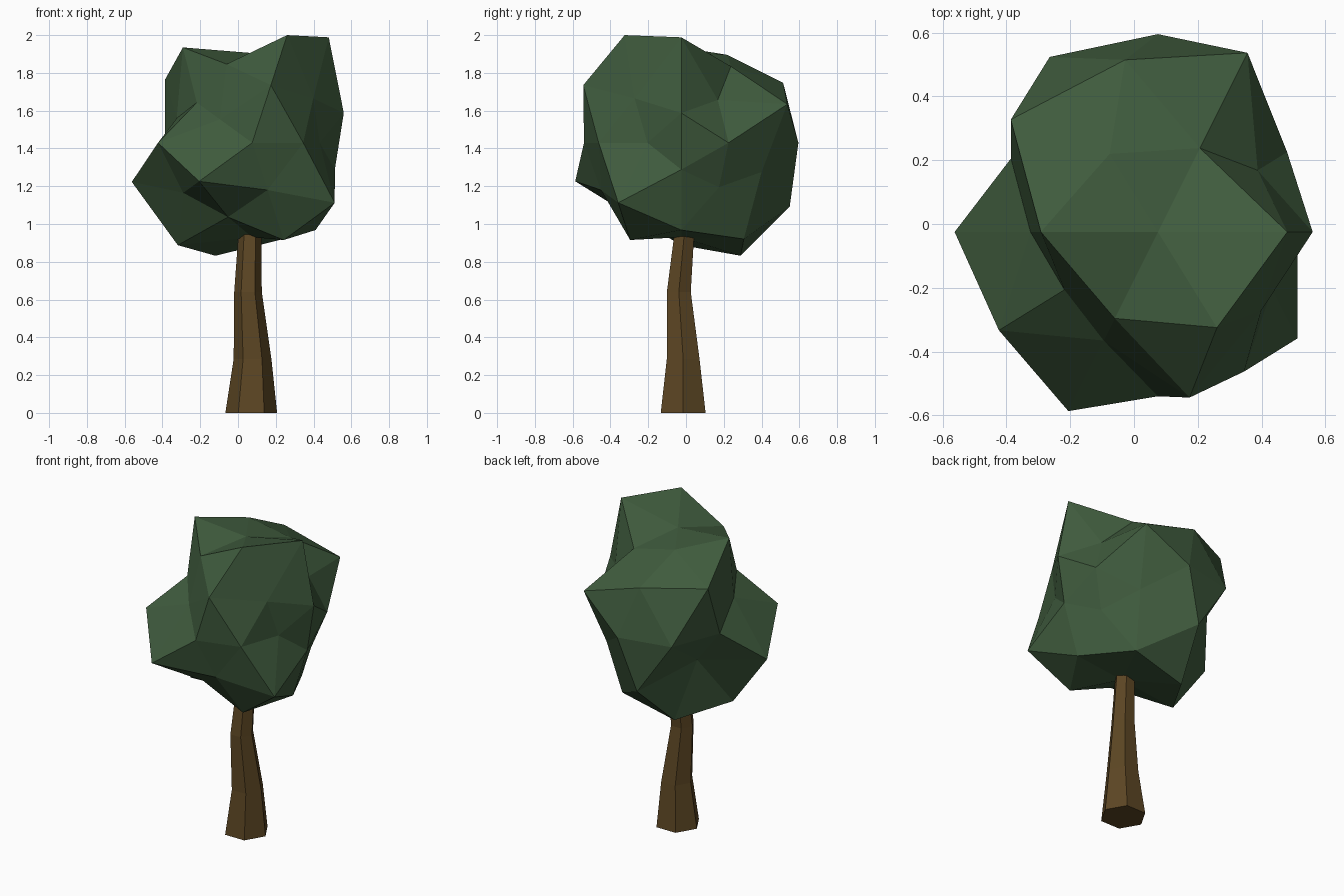
import bpy, bmesh, math
from itertools import product
from mathutils import Vector, Matrix

if "Cube" in bpy.data.objects:
    bpy.data.objects.remove(bpy.data.objects["Cube"])


def finish(bm, name, color):
    bmesh.ops.recalc_face_normals(bm, faces=bm.faces[:])
    me = bpy.data.meshes.new(name)
    bm.to_mesh(me)
    bm.free()
    mat = bpy.data.materials.new(name + "_colour")
    mat.diffuse_color = color
    mat.use_nodes = True
    mat.node_tree.nodes["Principled BSDF"].inputs["Base Color"].default_value = mat.diffuse_color
    me.materials.append(mat)
    ob = bpy.data.objects.new(name, me)
    bpy.context.collection.objects.link(ob)
    return ob


# Foliage: once-subdivided icosahedron with each corner pushed in or out.
# Each group holds mirrored directions; radii follow the sign order + then -.
T = (1 + math.sqrt(5)) / 2
groups = [
    ((0, 1, T), [.547, .703, .67, .605]),
    ((T, 0, 1), [.432, .447, .405, .504]),
    ((1, T, 0), [.62, .40, .515, .515]),
    ((0, 0, 1), [.475, .50]),
    ((0, 1, 0), [.645, .514]),
    ((1, 0, 0), [.476, .586]),
    ((T, 1, T + 1), [.50, .63, .69, .571, .624, .67, .515, .486]),
    ((1, T + 1, T), [.634, .675, .47, .635, .67, .43, .61, .50]),
    ((T + 1, T, 1), [.66, .50, .51, .46, .42, .67, .40, .66]),
]
bm = bmesh.new()
radius = {}
for direction, radii in groups:
    signs = product(*[(1, -1) if c else (1,) for c in direction])
    for sg, r in zip(signs, radii):
        v = bm.verts.new(Vector([s * c for s, c in zip(sg, direction)]).normalized())
        radius[v] = r
bmesh.ops.convex_hull(bm, input=bm.verts[:])
for v, r in radius.items():
    v.co *= r
turn = Matrix.Rotation(math.atan(1 / T), 4, 'Z')
bm.transform(Matrix.Translation((.075, -.025, 1.43)) @ turn)
finish(bm, "foliage", (.05, .105, .047, 1))

# Trunk: bent, tapering six-sided column (centre x, centre y, z, radius)
rings = [(.07, -.015, 0, .137), (.077, -.015, .285, .1),
         (.053, -.038, .64, .073), (.063, -.008, .96, .06)]
bm = bmesh.new()
loops = []
for x, y, z, r in rings:
    loops.append([bm.verts.new((x + r * math.cos(i * math.pi / 3),
                                y + r * math.sin(i * math.pi / 3), z)) for i in range(6)])
for a, b in zip(loops, loops[1:]):
    for i in range(6):
        j = (i + 1) % 6
        bm.faces.new((a[i], a[j], b[j], b[i]))
bm.faces.new(loops[0][::-1])
bm.faces.new(loops[-1])
finish(bm, "trunk", (.107, .061, .017, 1))
